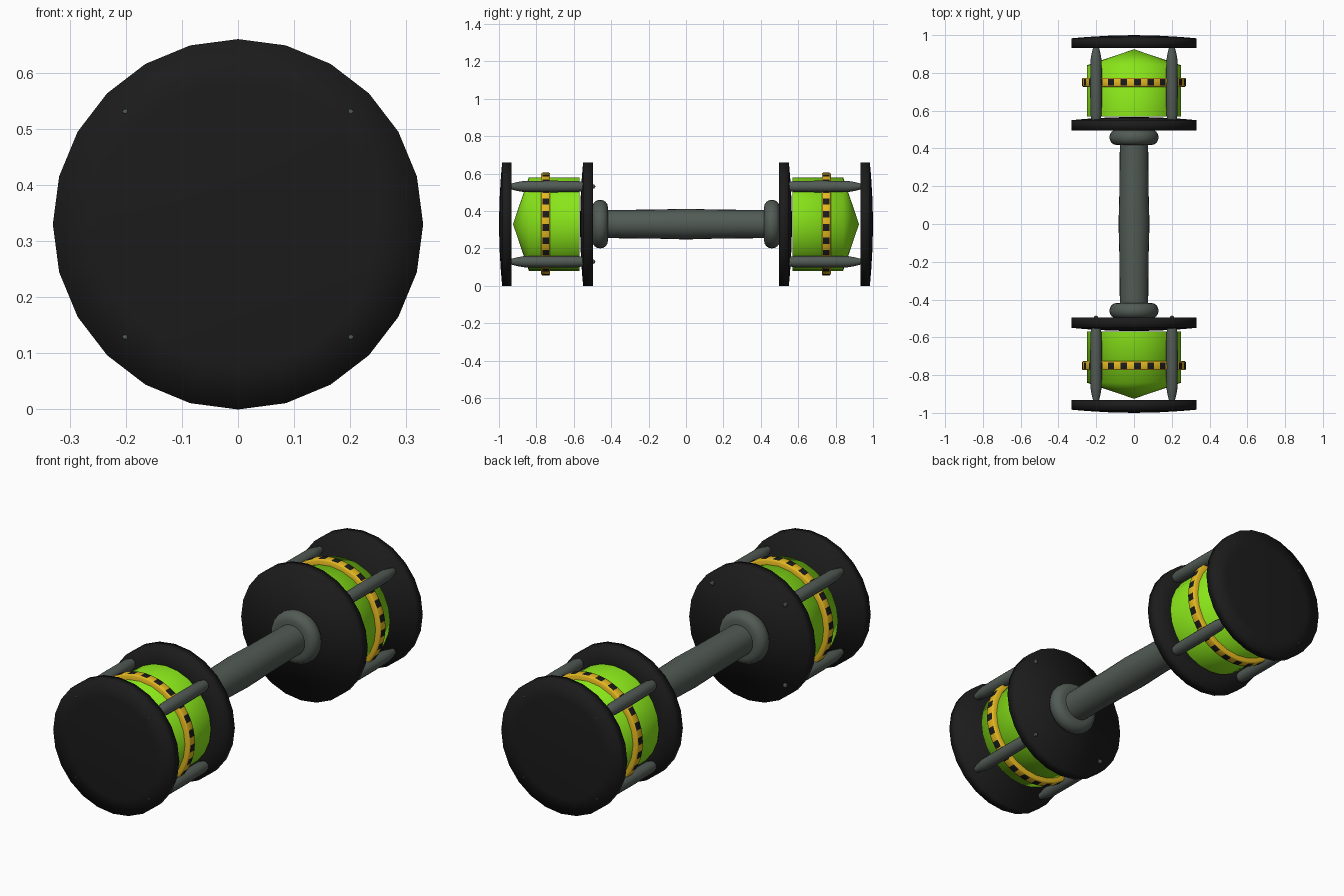
import bpy, bmesh, math

if "Cube" in bpy.data.objects:
    bpy.data.objects.remove(bpy.data.objects["Cube"])

ZC = 0.33  # height of the main axis


def material(name, rgb):
    m = bpy.data.materials.new(name)
    m.diffuse_color = (*rgb, 1)
    m.use_nodes = True
    m.node_tree.nodes["Principled BSDF"].inputs["Base Color"].default_value = m.diffuse_color
    return m


BLACK = material("black rubber", (0.011, 0.011, 0.011))
GREY = material("grey metal", (0.085, 0.105, 0.092))
GREEN = material("bright green", (0.25, 0.78, 0.01))
GOLD = material("gold", (0.78, 0.48, 0.015))


def lathe(name, profile, mats, x=0.0, z=ZC, sides=24, closed=False, rule=None, angle=40):
    """Spin (radius, y) points around a line parallel to y."""
    bm = bmesh.new()
    rings = []
    for r, y in profile:
        if r == 0:
            rings.append([bm.verts.new((x, y, z))] * sides)
        else:
            rings.append([bm.verts.new((x + r * math.sin(2 * math.pi * i / sides), y,
                                        z + r * math.cos(2 * math.pi * i / sides)))
                          for i in range(sides)])
    n = len(rings)
    for k in range(n if closed else n - 1):
        a, b = rings[k], rings[(k + 1) % n]
        for i in range(sides):
            j = (i + 1) % sides
            f = bm.faces.new(list(dict.fromkeys((a[i], a[j], b[j], b[i]))))
            if rule:
                f.material_index = rule(k, i)
    bmesh.ops.recalc_face_normals(bm, faces=bm.faces)
    me = bpy.data.meshes.new(name)
    bm.to_mesh(me)
    bm.free()
    for m in mats:
        me.materials.append(m)
    ob = bpy.data.objects.new(name, me)
    bpy.context.collection.objects.link(ob)
    bpy.ops.object.select_all(action='DESELECT')
    ob.select_set(True)
    bpy.context.view_layer.objects.active = ob
    bpy.ops.object.shade_smooth_by_angle(angle=math.radians(angle))
    return ob


# slightly swollen grip
lathe("handle", [(0, -0.5), (0.075, -0.5), (0.075, -0.42), (0.078, -0.15), (0.082, 0),
                 (0.078, 0.15), (0.075, 0.42), (0.075, 0.5), (0, 0.5)], [GREY])

for s, end in ((-1, "front"), (1, "back")):
    def part(name, prof, mats, **kw):
        return lathe(f"{end}_{name}", [(r, s * y) for r, y in prof], mats, **kw)

    # rounded collar between grip and head
    part("collar", [(0, 0.418)] + [(0.092 + 0.038 * math.sin(t * math.pi / 8),
                                    0.459 - 0.041 * math.cos(t * math.pi / 8))
                                   for t in range(9)] + [(0, 0.5)], [GREY])
    # domed discs, softly shaded over the rim
    part("inner_disc", [(0, 0.496), (0.33, 0.496), (0.33, 0.55), (0.25, 0.557),
                        (0.13, 0.564), (0, 0.567)], [BLACK], angle=180)
    part("outer_disc", [(0, 0.933), (0.33, 0.933), (0.33, 0.983), (0.25, 0.99),
                        (0.13, 0.997), (0, 1.0)], [BLACK], angle=180)
    # canister with pointed end
    part("canister", [(0, 0.569), (0.25, 0.569), (0.25, 0.84), (0, 0.925)],
         [GREEN], angle=85)
    # band with dashed centre strip
    part("band", [(0.24, 0.726), (0.268, 0.726), (0.273, 0.729), (0.275, 0.733),
                  (0.275, 0.767), (0.273, 0.771), (0.268, 0.774), (0.24, 0.774)],
         [GOLD, BLACK], sides=48, closed=True, angle=60,
         rule=lambda k, i: 1 if k == 3 and i % 2 == 0 else 0)
    # four tapered posts, their tips just breaking through the discs
    tip = 0.484 if s < 0 else 0.5
    for px in (-0.201, 0.201):
        for pz in (-0.201, 0.201):
            part("post", [(0, tip), (0.01, tip + 0.006), (0.02, 0.53), (0.03, 0.58),
                          (0.031, 0.72), (0.03, 0.865), (0.024, 0.9), (0.014, 0.94),
                          (0.004, 0.988), (0, 0.99)], [GREY], x=px, z=ZC + pz, sides=12)
